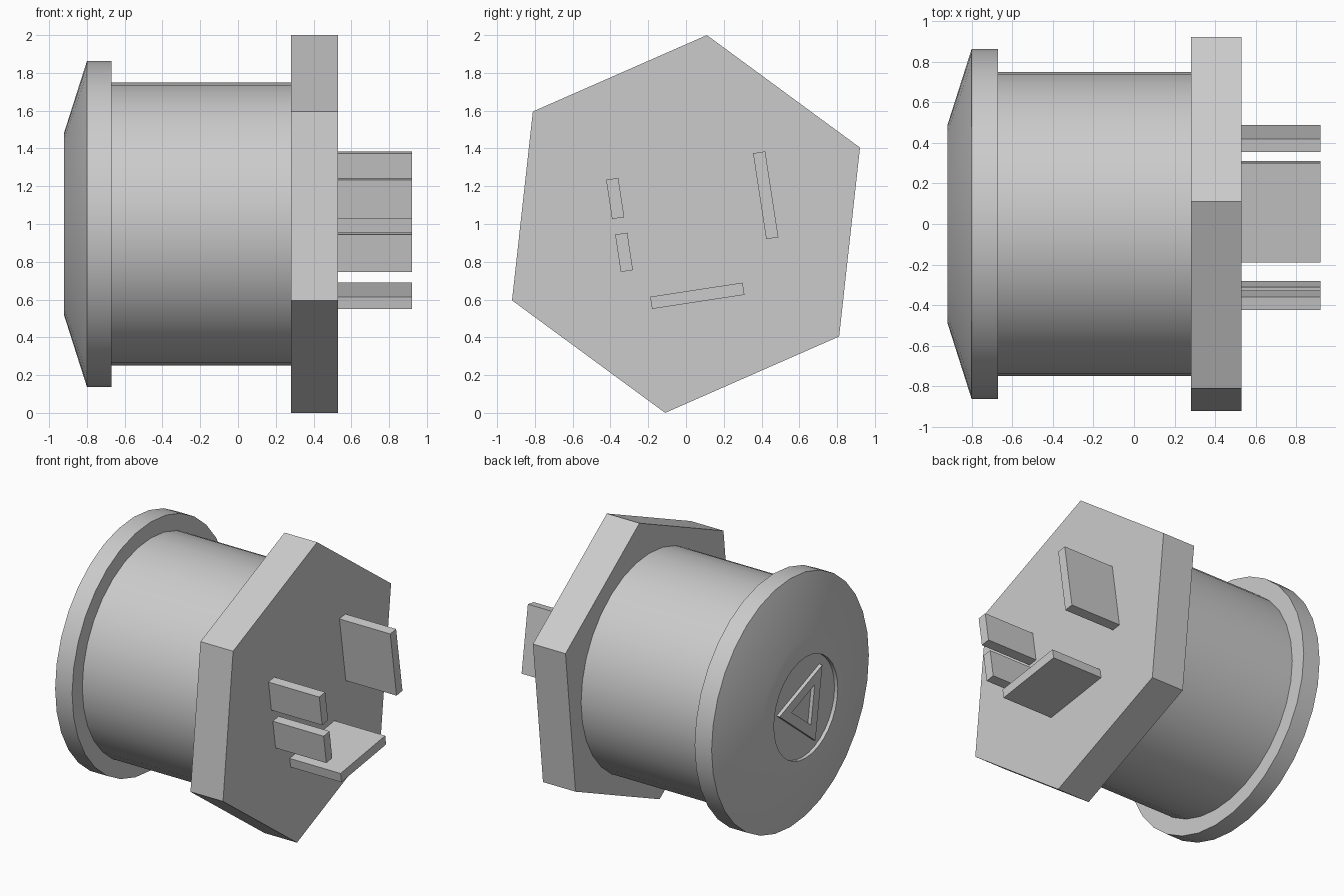
import bpy, bmesh
from math import radians, cos, sin, tau
from mathutils import Matrix, Vector

default = bpy.data.objects.get("Cube")
if default:
    bpy.data.objects.remove(default, do_unlink=True)

grey = bpy.data.materials.new("plain_grey")
grey.use_nodes = True
colour = (0.6, 0.6, 0.6, 1)
grey.diffuse_color = colour
grey.node_tree.nodes["Principled BSDF"].inputs["Base Color"].default_value = colour

AXIS = Vector((0, 0, 1))      # centre line runs along x at this height
TILT = radians(8.7)           # blades and arrow are turned a little


def finish(name, bm):
    """Turn a bmesh into a named object on the centre line."""
    bmesh.ops.recalc_face_normals(bm, faces=bm.faces)
    mesh = bpy.data.meshes.new(name)
    bm.to_mesh(mesh)
    bm.free()
    mesh.materials.append(grey)
    obj = bpy.data.objects.new(name, mesh)
    obj.location = AXIS
    bpy.context.collection.objects.link(obj)
    return obj


def polygon(x, radius, sides, start):
    """Points of a regular polygon facing along x."""
    return [Vector((x, radius * cos(start + tau * i / sides),
                    radius * sin(start + tau * i / sides))) for i in range(sides)]


def lathe(name, profile, steps):
    bm = bmesh.new()
    verts = [bm.verts.new((x, 0, r)) for x, r in profile]
    edges = [bm.edges.new(pair) for pair in zip(verts, verts[1:])]
    bmesh.ops.spin(bm, geom=verts + edges, cent=(0, 0, 0), axis=(1, 0, 0),
                   angle=tau, steps=steps, use_duplicate=False)
    bmesh.ops.remove_doubles(bm, verts=bm.verts, dist=0.0005)
    return finish(name, bm)


def bridge(bm, a, b):
    n = len(a)
    for i in range(n):
        j = (i + 1) % n
        bm.faces.new((a[i], a[j], b[j], b[i]))


# Barrel with a flanged, coned cap and a shallow round recess
body = lathe("button_body", [
    (-0.895, 0), (-0.895, 0.35), (-0.92, 0.35), (-0.92, 0.485),
    (-0.80, 0.862), (-0.67, 0.862), (-0.67, 0.75), (0.40, 0.75), (0.40, 0)], 32)
bpy.ops.object.select_all(action="DESELECT")
body.select_set(True)
bpy.context.view_layer.objects.active = body
bpy.ops.object.shade_smooth_by_angle(angle=radians(30))

# Hexagonal nut
bm = bmesh.new()
ends = [[bm.verts.new(p) for p in polygon(x, 1.006, 6, radians(83.7))]
        for x in (0.28, 0.53)]
for end in ends:
    bm.faces.new(end)
bridge(bm, *ends)
finish("hex_nut", bm)

# Raised triangular frame in the recess
bm = bmesh.new()
rings = [[bm.verts.new(p) for p in polygon(x, r, 3, TILT)]
         for x, r in ((-0.89, 0.29), (-0.92, 0.29), (-0.92, 0.155), (-0.89, 0.155))]
for i in range(4):
    bridge(bm, rings[i], rings[(i + 1) % 4])
finish("triangle_frame", bm)

# Contact blades: name, centre y, centre z from the axis, width, height
blades = [
    ("tall_blade", 0.422, 0.152, 0.065, 0.46),
    ("upper_short_blade", -0.375, 0.135, 0.065, 0.21),
    ("lower_short_blade", -0.328, -0.15, 0.065, 0.20),
    ("flat_blade", 0.06, -0.38, 0.495, 0.065),
]
for name, y, z, width, height in blades:
    bm = bmesh.new()
    bmesh.ops.create_cube(bm, size=1, matrix=Matrix.Translation((0.71, y, z))
                          @ Matrix.Rotation(TILT, 4, "X")
                          @ Matrix.Diagonal((0.42, width, height, 1)))
    finish(name, bm)
